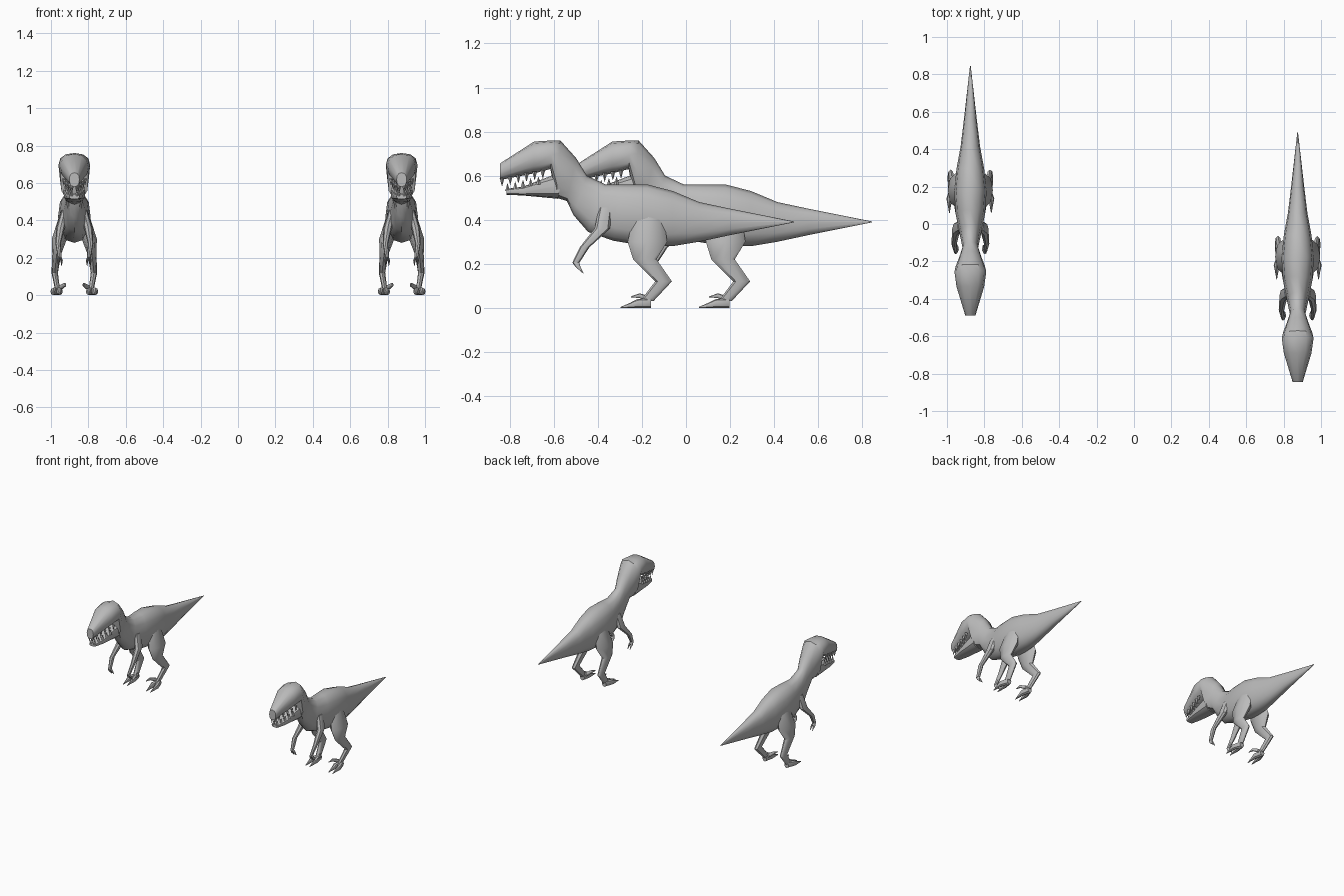
import bpy
import bmesh
import math
from mathutils import Vector, Matrix

default_cube = bpy.data.objects.get("Cube")
if default_cube:
    bpy.data.objects.remove(default_cube)

grey = bpy.data.materials.new("plain_grey")
grey.use_nodes = True
colour = (.5, .5, .5, 1)
grey.diffuse_color = colour
shader = grey.node_tree.nodes["Principled BSDF"]
shader.inputs["Base Color"].default_value = colour

# Both animals share the same meshes
PLACES = {"left": Vector((.875, 0, 0)), "right": Vector((-.875, .355, 0))}
UPRIGHT = Vector((0, 0, 1))
LEVEL = Vector((0, -1, 0))


def signed_power(value, power):
    return math.copysign(abs(value) ** power, value)


def skin(bm, sections, sides, power=1):
    """Skin a row of sections, each a centre, a half height vector and a half width."""
    rings = []
    for centre, rise, width in sections:
        ring = []
        for i in range(sides):
            angle = math.tau * i / sides
            across = Vector((width * signed_power(math.cos(angle), power), 0, 0))
            ring.append(bm.verts.new(centre + across + rise * signed_power(math.sin(angle), power)))
        rings.append(ring)
    for ring, following in zip(rings, rings[1:]):
        for i in range(sides):
            bm.faces.new((ring[i - 1], ring[i], following[i], following[i - 1]))
    bm.faces.new(rings[0])
    bm.faces.new(rings[-1])


def trunk(bm, profile, power):
    """Skin a profile of y, top, bottom and half width; sections lean forward at the neck."""
    sections = []
    for y, top, bottom, width in profile:
        lean = .04 * math.exp(-((y + .4) / .15) ** 2)
        centre = Vector((0, y, (top + bottom) / 2))
        sections.append((centre, Vector((0, lean, (top - bottom) / 2)), width))
    skin(bm, sections, sides=12, power=power)


def limb(bm, path, direction, flatness):
    """Skin a path of x, y, z and radius, narrowed sideways by the flatness."""
    sections = [(Vector((x, y, z)), direction * radius, radius * flatness)
                for x, y, z, radius in path]
    skin(bm, sections, sides=8)


def tooth_row(bm, start, end, count, length):
    """Set cones between two points; a negative length points them down."""
    for i in range(count):
        spot = Vector(start).lerp(Vector(end), i / (count - 1))
        spot.z += length / 2
        base, tip = (.011, 0) if length > 0 else (0, .011)
        bmesh.ops.create_cone(bm, segments=4, radius1=base, radius2=tip,
                              depth=abs(length), matrix=Matrix.Translation(spot))


def finish(bm, name, mirrored=False):
    """Make one object of the part for each animal."""
    bmesh.ops.recalc_face_normals(bm, faces=bm.faces)
    mesh = bpy.data.meshes.new(name)
    bm.to_mesh(mesh)
    bm.free()
    mesh.materials.append(grey)
    mesh.shade_smooth()
    mesh.set_sharp_from_angle(angle=math.radians(40))
    for side, place in PLACES.items():
        part = bpy.data.objects.new(f"{side}_animal_{name}", mesh)
        part.location = place
        bpy.context.collection.objects.link(part)
        if mirrored:
            part.modifiers.new("Mirror", "MIRROR")


# Upper head, neck, body and tail in one skin
bm = bmesh.new()
trunk(bm, [
    (-.845, .655, .58, .027),
    (-.69, .755, .61, .074),
    (-.61, .76, .63, .085),
    (-.58, .76, .5, .078),
    (-.52, .68, .485, .055),
    (-.48, .6, .42, .042),
    (-.405, .56, .345, .058),
    (-.305, .56, .305, .078),
    (-.18, .56, .28, .087),
    (-.06, .53, .28, .074),
    (.06, .48, .3, .052),
    (.2, .45, .33, .035),
    (.49, .392, .388, .002),
], power=.85)
finish(bm, "body")

# Lower jaw
bm = bmesh.new()
trunk(bm, [
    (-.815, .54, .513, .027),
    (-.74, .55, .51, .045),
    (-.57, .62, .495, .06),
], power=.7)
finish(bm, "lower_jaw")

# Interlocking upper and lower teeth
bm = bmesh.new()
tooth_row(bm, (.012, -.835, .59), (.057, -.65, .625), count=6, length=-.04)
tooth_row(bm, (.014, -.81, .53), (.047, -.67, .56), count=5, length=.037)
finish(bm, "teeth", mirrored=True)

# Arms, each ending in two hooked claws
bm = bmesh.new()
wrist = (.078, -.5, .205, .016)
limb(bm, [
    (.05, -.365, .455, .03),
    (.074, -.38, .36, .035),
    (.087, -.46, .275, .022),
    wrist,
], LEVEL, flatness=.65)
for claw_x in (.068, .086):
    limb(bm, [wrist, (claw_x, -.49, .185, .011), (claw_x, -.465, .155, .001)],
         LEVEL, flatness=.6)
finish(bm, "arms", mirrored=True)

# Legs from hip to ankle
bm = bmesh.new()
limb(bm, [
    (.05, -.17, .43, .065),
    (.08, -.175, .3, .09),
    (.094, -.187, .22, .053),
    (.105, -.102, .12, .038),
    (.09, -.178, .03, .03),
], LEVEL, flatness=.45)
finish(bm, "legs", mirrored=True)

# Feet: two flat toes resting on the ground and a raised inner claw
bm = bmesh.new()
for toe_x in (.078, .112):
    toe = [(.09, -.158, .022), (toe_x, -.22, .02), (toe_x, -.255, .011), (toe_x, -.297, .002)]
    limb(bm, [(x, y, radius, radius) for x, y, radius in toe], UPRIGHT, flatness=.8)
limb(bm, [
    (.075, -.175, .04, .015),
    (.052, -.21, .055, .011),
    (.045, -.25, .05, .002),
], UPRIGHT, flatness=.8)
finish(bm, "feet", mirrored=True)
